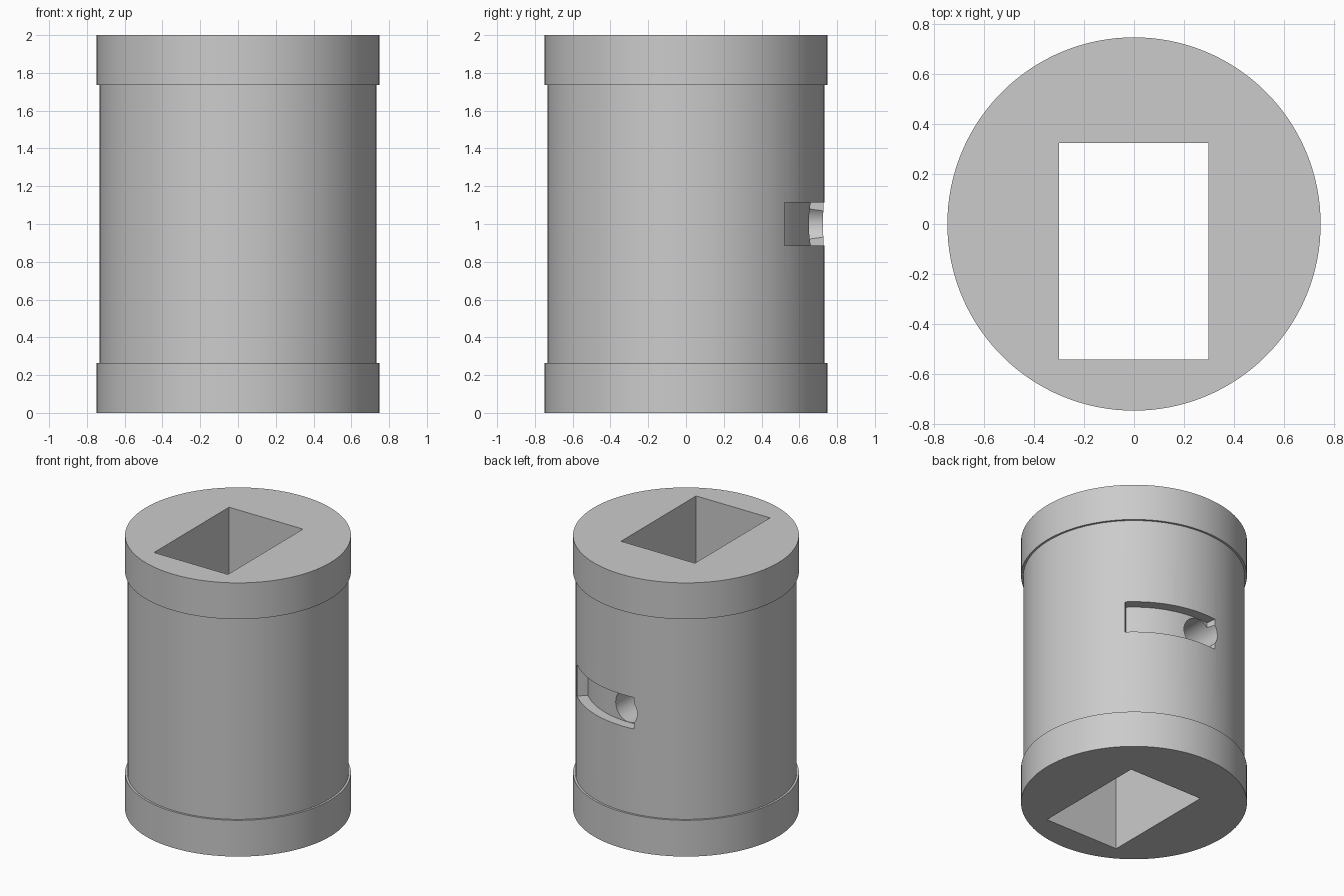
import bpy, bmesh, math
from mathutils import Matrix

if "Cube" in bpy.data.objects:
    bpy.data.objects.remove(bpy.data.objects["Cube"])

SIDES = 128
RIM_R, BODY_R, RIM_H, HEIGHT = 0.748, 0.733, 0.265, 2.0
MID_Z, SLOT_HALF, SLOT_FLOOR_R = 1.0, 0.115, 0.66

grey = bpy.data.materials.new("plain grey")
grey.use_nodes = True
colour = (0.6, 0.6, 0.6, 1)
grey.diffuse_color = colour
grey.node_tree.nodes["Principled BSDF"].inputs["Base Color"].default_value = colour


def make_object(name, bm):
    bmesh.ops.recalc_face_normals(bm, faces=bm.faces)
    mesh = bpy.data.meshes.new(name)
    bm.to_mesh(mesh)
    bm.free()
    mesh.materials.append(grey)
    obj = bpy.data.objects.new(name, mesh)
    bpy.context.collection.objects.link(obj)
    return obj


def bridge(bm, a, b):
    for i in range(len(a)):
        j = (i + 1) % len(a)
        bm.faces.new((a[i], a[j], b[j], b[i]))


def turned(name, profile):
    """Closed solid from (radius, z) points turned about z."""
    bm = bmesh.new()
    rings = []
    for r, z in profile:
        angles = [math.tau * i / SIDES for i in range(SIDES)]
        rings.append([bm.verts.new((r * math.cos(a), r * math.sin(a), z)) for a in angles])
    for a, b in zip(rings, rings[1:]):
        bridge(bm, a, b)
    bm.faces.new(rings[0])
    bm.faces.new(rings[-1])
    return make_object(name, bm)


def block(name, x0, x1, y0, y1, z0, z1):
    bm = bmesh.new()
    bmesh.ops.create_cube(bm, size=1)
    bmesh.ops.scale(bm, verts=bm.verts, vec=(x1 - x0, y1 - y0, z1 - z0))
    bmesh.ops.translate(bm, verts=bm.verts, vec=((x0 + x1) / 2, (y0 + y1) / 2, (z0 + z1) / 2))
    return make_object(name, bm)


def arc_block(name, r0, r1, start, end, z0, z1, steps=24):
    """Rectangular section swept along an arc about z."""
    bm = bmesh.new()
    sections = []
    for i in range(steps + 1):
        a = math.radians(start + (end - start) * i / steps)
        sections.append([bm.verts.new((r * math.cos(a), r * math.sin(a), z))
                         for r, z in ((r0, z0), (r1, z0), (r1, z1), (r0, z1))])
    for a, b in zip(sections, sections[1:]):
        bridge(bm, a, b)
    bm.faces.new(sections[0])
    bm.faces.new(sections[-1])
    return make_object(name, bm)


def drill(name, radius, y0, y1, z):
    bm = bmesh.new()
    place = Matrix.Translation((0, (y0 + y1) / 2, z)) @ Matrix.Rotation(math.pi / 2, 4, 'X')
    bmesh.ops.create_cone(bm, cap_ends=True, segments=64, radius1=radius, radius2=radius,
                          depth=y1 - y0, matrix=place)
    return make_object(name, bm)


# Cylinder with a raised rim at each end
sleeve = turned("sleeve_body", [
    (RIM_R, 0), (RIM_R, RIM_H), (BODY_R, RIM_H),
    (BODY_R, HEIGHT - RIM_H), (RIM_R, HEIGHT - RIM_H), (RIM_R, HEIGHT)])

# Rectangular bore, curved slot at the back, and screw hole into the bore
cutters = [
    block("bore_cutter", -0.30, 0.298, -0.542, 0.325, -0.2, HEIGHT + 0.2),
    arc_block("slot_cutter", SLOT_FLOOR_R, 0.85, 45.3, 97,
              MID_Z - SLOT_HALF, MID_Z + SLOT_HALF),
    drill("screw_hole_cutter", SLOT_HALF - 0.002, 0.2, 0.9, MID_Z),
]
bpy.context.view_layer.objects.active = sleeve
for cutter in cutters:
    cutter.hide_render = True
    cut = sleeve.modifiers.new(cutter.name, 'BOOLEAN')
    cut.operation = 'DIFFERENCE'
    cut.solver = 'EXACT'
    cut.object = cutter
    bpy.ops.object.modifier_apply(modifier=cut.name)
    bpy.data.objects.remove(cutter)

# Smooth walls with crisp edges
bpy.ops.object.select_all(action='DESELECT')
sleeve.select_set(True)
bpy.ops.object.shade_smooth_by_angle(angle=math.radians(30))
